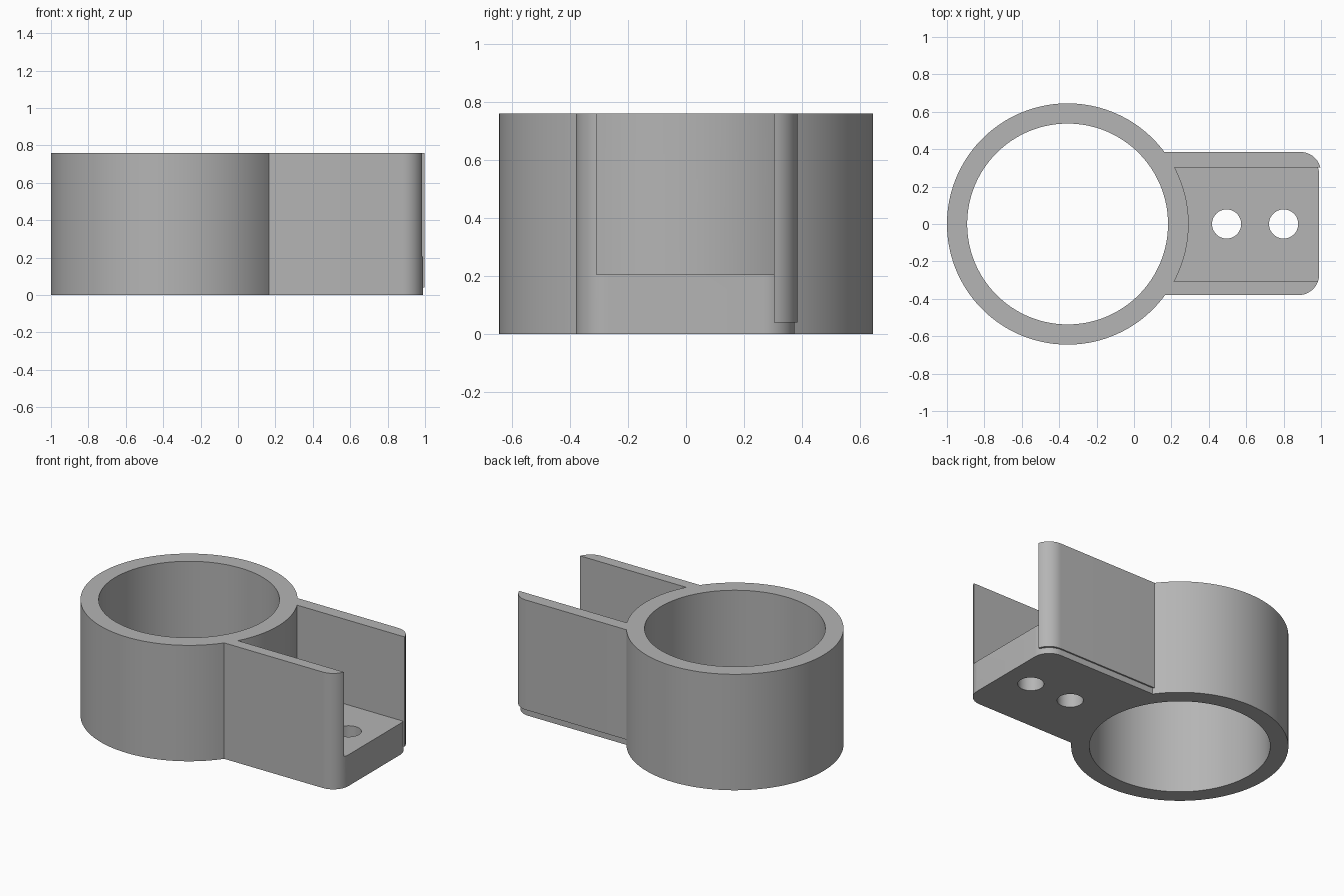
import bpy, bmesh
from math import asin, cos, sin, pi, radians

cube = bpy.data.objects.get("Cube")
if cube:
    bpy.data.objects.remove(cube, do_unlink=True)

RING_X, RING_R, BORE_R, HEIGHT = -0.355, 0.645, 0.537, 0.76
FLOOR, FRONT_Y, BACK_Y, END_X, CORNER = 0.205, -0.38, 0.375, 0.99, 0.11

grey = bpy.data.materials.new("plain grey")
grey.use_nodes = True
colour = (0.46, 0.46, 0.46, 1)
grey.diffuse_color = colour
grey.node_tree.nodes["Principled BSDF"].inputs["Base Color"].default_value = colour


def arc(cx, cy, r, a, b, n):
    return [(cx + r * cos(a + (b - a) * i / n), cy + r * sin(a + (b - a) * i / n))
            for i in range(n + 1)]


def circle(cx, r, n):
    return arc(cx, 0, r, 0, 2 * pi, n)[:-1]


def prism(name, outlines, z0, z1):
    """Extrude closed outlines upwards; inner outlines become holes."""
    curve = bpy.data.curves.new(name, "CURVE")
    curve.dimensions, curve.fill_mode = "2D", "BOTH"
    curve.extrude = (z1 - z0) / 2
    for pts in outlines:
        spline = curve.splines.new("POLY")
        spline.points.add(len(pts) - 1)
        for point, (x, y) in zip(spline.points, pts):
            point.co = (x, y, 0, 1)
        spline.use_cyclic_u = True
    temp = bpy.data.objects.new(name + "_outline", curve)
    bpy.context.collection.objects.link(temp)
    graph = bpy.context.evaluated_depsgraph_get()
    mesh = bpy.data.meshes.new_from_object(temp.evaluated_get(graph))
    bpy.data.objects.remove(temp, do_unlink=True)
    bm = bmesh.new()
    bm.from_mesh(mesh)
    bmesh.ops.remove_doubles(bm, verts=bm.verts, dist=0.0001)
    bmesh.ops.translate(bm, verts=bm.verts, vec=(0, 0, (z0 + z1) / 2))
    bmesh.ops.recalc_face_normals(bm, faces=bm.faces)
    bm.to_mesh(mesh)
    bm.free()
    mesh.materials.clear()
    mesh.materials.append(grey)
    obj = bpy.data.objects.new(name, mesh)
    bpy.context.collection.objects.link(obj)
    return obj


def activate(obj):
    bpy.ops.object.select_all(action="DESELECT")
    obj.select_set(True)
    bpy.context.view_layer.objects.active = obj


# Ring and bracket share one outline, with the bore and two bolt holes
outline = arc(RING_X, 0, RING_R, asin(BACK_Y / RING_R), 2 * pi + asin(FRONT_Y / RING_R), 112)
outline += arc(END_X - CORNER, FRONT_Y + CORNER, CORNER, -pi / 2, 0, 12)
outline += arc(END_X - CORNER, BACK_Y - CORNER, CORNER, 0, pi / 2, 12)
holes = [circle(RING_X, BORE_R, 128), circle(0.495, 0.078, 48), circle(0.80, 0.078, 48)]
body = prism("clamp_body", [outline] + holes, 0, HEIGHT)

# Channel above the bracket floor, following the outside of the ring
r = RING_R + 0.002
channel = arc(RING_X, 0, r, asin(0.5 / r), asin(-0.308 / r), 48)
channel += [(1.2, -0.308), (1.2, 0.5)]
cutter = prism("channel_cutter", [channel], FLOOR, HEIGHT + 0.2)
cutter.hide_render = True
cut = body.modifiers.new("channel", "BOOLEAN")
cut.operation, cut.solver, cut.object = "DIFFERENCE", "EXACT", cutter
activate(body)
bpy.ops.object.modifier_apply(modifier=cut.name)
bpy.data.objects.remove(cutter, do_unlink=True)

# Back wall stands slightly proud of the bracket floor
r, inner, outer = RING_R - 0.004, 0.303, 0.385
wall = arc(RING_X, 0, r, asin(outer / r), asin(inner / r), 8)
wall += arc(1 - CORNER, outer - CORNER, CORNER, asin((inner - outer + CORNER) / CORNER), pi / 2, 12)
back_wall = prism("back_wall", [wall], 0.04, HEIGHT)

for obj in (body, back_wall):
    activate(obj)
    bpy.ops.object.shade_smooth_by_angle(angle=radians(30))
